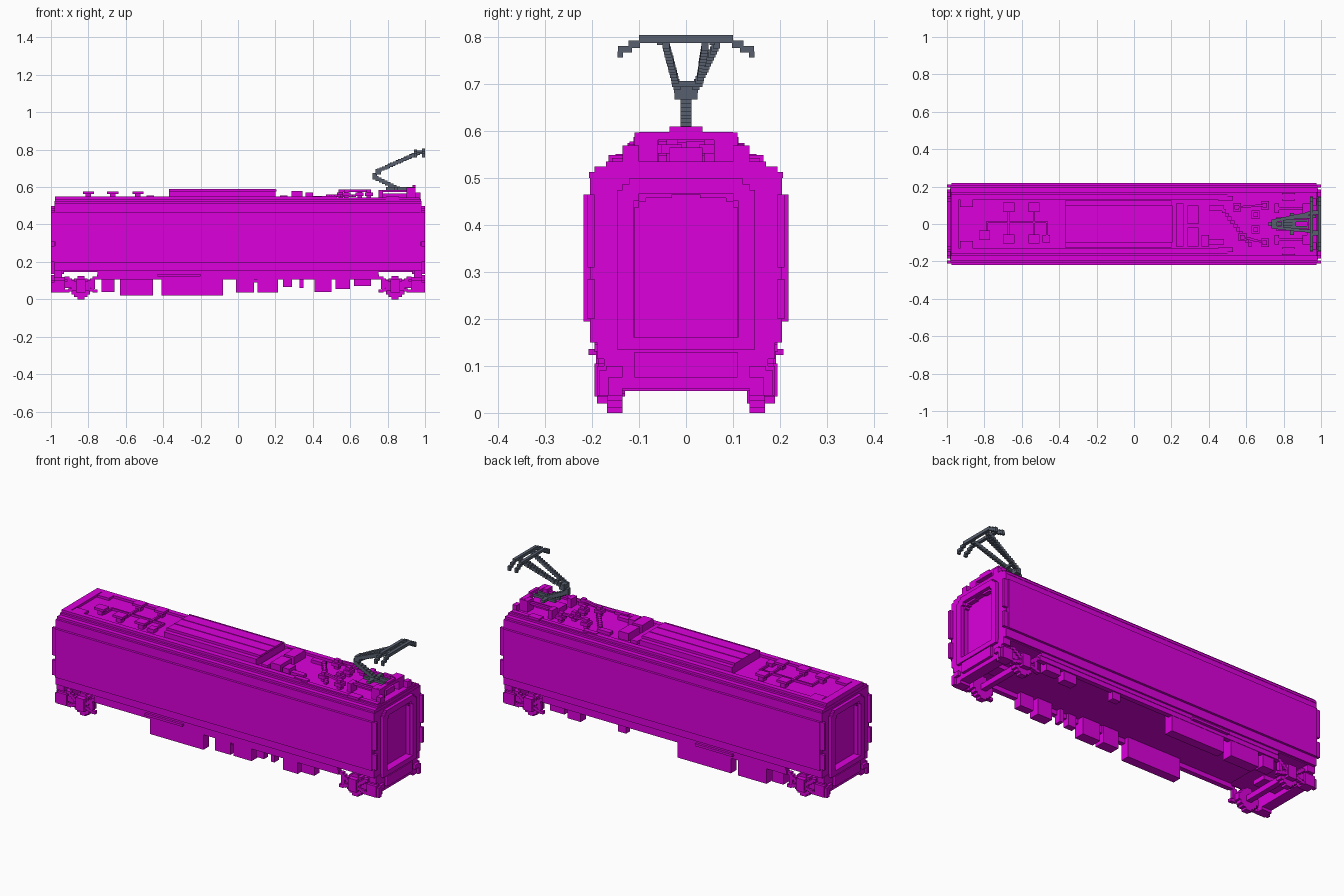
import bpy, bmesh
from mathutils import Vector, Matrix

cube = bpy.data.objects.get("Cube")
if cube:
    bpy.data.objects.remove(cube, do_unlink=True)


def material(name, rgb):
    m = bpy.data.materials.new(name)
    m.use_nodes = True
    m.diffuse_color = (*rgb, 1)
    m.node_tree.nodes["Principled BSDF"].inputs["Base Color"].default_value = (*rgb, 1)
    return m


MAGENTA = material("magenta paint", (0.71, 0.0, 0.71))
GREY = material("slate grey metal", (0.095, 0.115, 0.155))


def part(name, boxes, mat=MAGENTA, mx=False, my=False):
    """One object from boxes (x0, x1, y0, y1, z0, z1), optionally mirrored in x and y."""
    bm = bmesh.new()
    for x0, x1, y0, y1, z0, z1 in boxes:
        for sx in ((1, -1) if mx else (1,)):
            for sy in ((1, -1) if my else (1,)):
                c = Vector((sx * (x0 + x1) / 2, sy * (y0 + y1) / 2, (z0 + z1) / 2))
                s = Matrix.Diagonal((x1 - x0, y1 - y0, z1 - z0, 1))
                bmesh.ops.create_cube(bm, size=1, matrix=Matrix.Translation(c) @ s)
    me = bpy.data.meshes.new(name)
    bm.to_mesh(me)
    bm.free()
    me.materials.append(mat)
    ob = bpy.data.objects.new(name, me)
    bpy.context.collection.objects.link(ob)


def steps(p0, p1, n, size):
    """A stair-stepped bar of n small boxes between two points."""
    p0, p1 = Vector(p0), Vector(p1)
    out = []
    for i in range(n):
        a = p0.lerp(p1, i / (n - 1))
        out.append(tuple(v for k in range(3) for v in (a[k] - size[k] / 2, a[k] + size[k] / 2)))
    return out


def slab(half_x, half_y, z0, z1):
    return (-half_x, half_x, -half_y, half_y, z0, z1)


# Car body: stepped layers
part("body_shell", [slab(0.958, 0.205, 0.15, 0.51)])
part("side_panels", [(-0.975, 0.975, 0.2, 0.218, 0.195, 0.465)], my=True)
part("lower_sill", [slab(0.935, 0.195, 0.145, 0.152), slab(0.75, 0.195, 0.13, 0.15)])
part("skirts", [(-0.755, 0.755, 0.165, 0.192, 0.105, 0.132)], my=True)
part("side_steps", [(-0.43, -0.2, 0.19, 0.208, 0.123, 0.136)], my=True)
part("roof_layers", [slab(0.98, 0.207, 0.5, 0.513), slab(0.98, 0.195, 0.513, 0.525),
                     slab(0.978, 0.17, 0.525, 0.536)])
part("roof_edge_rails", [(-0.978, 0.5, 0.13, 0.158, 0.535, 0.549),
                         (0.5, 0.97, 0.135, 0.158, 0.535, 0.543)], my=True)
part("roof_end_cap", [(-0.978, -0.935, -0.132, 0.132, 0.535, 0.549)])

# Ends: recessed doorway with a stepped surround
part("end_walls", [(0.93, 0.982, 0.11, 0.205, 0.15, 0.51)], mx=True, my=True)
part("end_headers", [(0.93, 0.982, -0.12, 0.12, 0.465, 0.51)], mx=True)
part("doorway_corners", [(0.93, 0.982, 0.085, 0.115, 0.45, 0.466), (0.93, 0.982, 0.03, 0.09, 0.458, 0.466),
                         (0.93, 0.982, 0.1, 0.115, 0.438, 0.452)], mx=True, my=True)
part("gangway_posts", [(0.98, 1.0, 0.112, 0.147, 0.15, 0.475),
                       (0.98, 1.0, 0.1, 0.135, 0.452, 0.488)], mx=True, my=True)
part("gangway_lintel", [(0.98, 1.0, -0.12, 0.12, 0.468, 0.5)], mx=True)
part("threshold", [(0.93, 1.0, -0.147, 0.147, 0.135, 0.162)], mx=True)
part("end_handrails", [(0.972, 1.0, 0.195, 0.21, 0.31, 0.465),
                       (0.972, 1.0, 0.195, 0.21, 0.2, 0.285)], mx=True, my=True)

# Bogies: end beam, side frames, wheels and axle
part("end_beams", [(0.925, 0.985, -0.175, 0.175, 0.052, 0.118),
                   (0.985, 1.0, -0.11, 0.11, 0.075, 0.13),
                   (0.94, 0.985, -0.19, 0.19, 0.115, 0.152)], mx=True)
frame = [(0.775, 0.925, 0.165, 0.18, 0.06, 0.095), (0.815, 0.865, 0.165, 0.195, 0.035, 0.105),
         (0.925, 0.985, 0.135, 0.19, 0.037, 0.1), (0.98, 1.0, 0.135, 0.17, 0.075, 0.1),
         (0.98, 1.0, 0.165, 0.185, 0.037, 0.09), (0.765, 0.785, 0.165, 0.185, 0.055, 0.105)]
for dx in (-1, 1):
    frame += steps((0.84 + 0.075 * dx, 0.176, 0.113), (0.84 + 0.02 * dx, 0.176, 0.07), 5, (0.026, 0.02, 0.016))
    frame += steps((0.84 + 0.075 * dx, 0.176, 0.043), (0.84 + 0.02 * dx, 0.176, 0.06), 4, (0.026, 0.02, 0.016))
part("bogie_frames", frame, mx=True, my=True)
part("wheels", [(0.84 - h, 0.84 + h, 0.135, 0.168, 0.062 - r, 0.062 + r)
                for h, r in ((0.018, 0.062), (0.036, 0.05), (0.05, 0.036), (0.062, 0.018))],
     mx=True, my=True)
part("axles", [(0.825, 0.855, -0.14, 0.14, 0.047, 0.077),
               (0.79, 0.93, -0.04, 0.04, 0.08, 0.105)], mx=True)

# Underfloor equipment boxes
part("equipment_both_sides", [(-0.41, -0.08, 0.14, 0.19, 0.02, 0.14),
                              (0.52, 0.6, 0.14, 0.185, 0.055, 0.14),
                              (0.24, 0.29, 0.15, 0.185, 0.065, 0.14)], my=True)
part("equipment_back", [(-0.73, -0.66, 0.13, 0.185, 0.04, 0.14),
                        (-0.63, -0.455, 0.13, 0.19, 0.02, 0.14),
                        (0.62, 0.71, 0.14, 0.185, 0.07, 0.14)])
part("equipment_front", [(-0.01, 0.085, -0.188, -0.13, 0.035, 0.14),
                         (0.085, 0.105, -0.18, -0.14, 0.09, 0.14),
                         (0.105, 0.215, -0.188, -0.13, 0.035, 0.14),
                         (0.33, 0.35, -0.18, -0.14, 0.06, 0.14),
                         (0.41, 0.5, -0.188, -0.13, 0.04, 0.14)])

# Raised central roof housing
part("roof_housing", [(-0.37, 0.2, -0.125, 0.125, 0.535, 0.575),
                      (-0.37, 0.205, -0.1, 0.1, 0.575, 0.586)])
part("roof_housing_ribs", [(-0.37, 0.2, 0.095, 0.1, 0.585, 0.589),
                           (-0.37, 0.2, 0.03, 0.036, 0.585, 0.589)], my=True)

# Roof pads with stems and piping at the plain end
pads = []
for x, y in ((-0.8, -0.06), (-0.67, 0.09), (-0.67, -0.08), (-0.535, 0.09), (-0.535, -0.08)):
    pads += [(x - 0.015, x + 0.015, y - 0.015, y + 0.015, 0.535, 0.563),
             (x - 0.03, x + 0.03, y - 0.025, y + 0.025, 0.562, 0.575)]
part("roof_pads", pads)
part("roof_pipes", [(-0.78, -0.46, 0.005, 0.014, 0.535, 0.548), (-0.47, -0.46, -0.08, 0.01, 0.535, 0.548),
                    (-0.49, -0.45, -0.1, -0.06, 0.535, 0.555), (-0.79, -0.78, -0.06, 0.014, 0.535, 0.548),
                    (-0.675, -0.665, -0.08, 0.09, 0.535, 0.548),
                    (-0.54, -0.53, -0.08, 0.09, 0.535, 0.548)])
part("roof_vents", [(-0.93, -0.86, 0.09, 0.13, 0.535, 0.549)], my=True)

# High voltage equipment at the other end
part("roof_cabinets", [(0.225, 0.265, -0.12, 0.11, 0.535, 0.555), (0.285, 0.345, -0.12, -0.02, 0.535, 0.578),
                       (0.285, 0.345, 0.0, 0.1, 0.535, 0.578), (0.36, 0.4, -0.12, -0.06, 0.535, 0.57),
                       (0.4, 0.48, 0.07, 0.1, 0.535, 0.553), (0.4, 0.48, -0.11, -0.08, 0.535, 0.553)])
part("roof_blocks", [(0.79, 0.86, 0.125, 0.165, 0.53, 0.549), (0.45, 0.53, 0.125, 0.15, 0.53, 0.552)], my=True)
posts = []
for x, y in ((0.55, 0.09), (0.58, -0.07), (0.65, 0.05), (0.65, -0.03), (0.7, -0.1), (0.7, 0.1)):
    posts += [(x - 0.012, x + 0.012, y - 0.012, y + 0.012, 0.53, 0.588),
              (x - 0.022, x + 0.022, y - 0.022, y + 0.022, 0.553, 0.572)]
part("insulators", posts)
cables = steps((0.48, 0.07, 0.553), (0.62, -0.11, 0.553), 10, (0.02, 0.02, 0.012))
cables += steps((0.55, 0.09, 0.58), (0.7, 0.1, 0.58), 8, (0.022, 0.012, 0.012))
cables += steps((0.58, -0.07, 0.58), (0.7, -0.1, 0.58), 8, (0.022, 0.012, 0.012))
part("roof_cables", cables)
part("pantograph_mounts", [(0.75, 0.775, 0.06, 0.11, 0.53, 0.585), (0.9, 0.95, 0.06, 0.11, 0.53, 0.598),
                           (0.77, 0.905, 0.075, 0.09, 0.573, 0.585),
                           (0.95, 0.975, 0.1, 0.135, 0.53, 0.57)], my=True)
part("mount_beam", [(0.925, 0.95, -0.1, 0.1, 0.582, 0.599), (0.932, 0.948, -0.035, 0.035, 0.597, 0.61),
                    (0.76, 0.94, -0.035, 0.035, 0.53, 0.565)])

# Pantograph: base, folded arms and contact head
part("pantograph_base", [(0.79, 0.93, -0.025, -0.012, 0.585, 0.599), (0.79, 0.93, 0.012, 0.025, 0.585, 0.599),
                         (0.835, 0.855, -0.06, 0.06, 0.585, 0.599)], GREY)
part("pantograph_lower_arm", steps((0.85, 0, 0.594), (0.735, 0, 0.65), 8, (0.03, 0.024, 0.018)), GREY)
part("pantograph_knee", [(0.72, 0.742, -0.012, 0.012, 0.643, 0.675),
                         (0.735, 0.765, -0.025, 0.025, 0.668, 0.697)], GREY)
arm = (0.026, 0.015, 0.017)
part("pantograph_upper_arms", steps((0.755, -0.018, 0.69), (0.97, -0.043, 0.785), 16, arm)
     + steps((0.755, 0.018, 0.69), (0.97, 0.065, 0.785), 16, arm)
     + steps((0.8, 0.03, 0.71), (0.96, 0.04, 0.78), 12, arm), GREY)
part("pantograph_braces", [(0.785, 0.8, -0.03, 0.035, 0.694, 0.707),
                           (0.86, 0.872, 0.03, 0.05, 0.732, 0.744),
                           (0.92, 0.932, 0.035, 0.06, 0.757, 0.77)], GREY)
part("contact_strips", [(0.94, 0.957, -0.1, 0.1, 0.788, 0.802),
                        (0.983, 1.0, -0.1, 0.1, 0.788, 0.805),
                        (0.95, 0.99, -0.062, -0.05, 0.784, 0.796),
                        (0.95, 0.99, 0.05, 0.062, 0.784, 0.796)], GREY)
part("contact_horns", [b for x in (0.948, 0.991) for b in (
    (x - 0.008, x + 0.008, 0.098, 0.122, 0.778, 0.794),
    (x - 0.008, x + 0.008, 0.115, 0.145, 0.768, 0.782),
    (x - 0.008, x + 0.008, 0.134, 0.146, 0.757, 0.77))], GREY, my=True)
